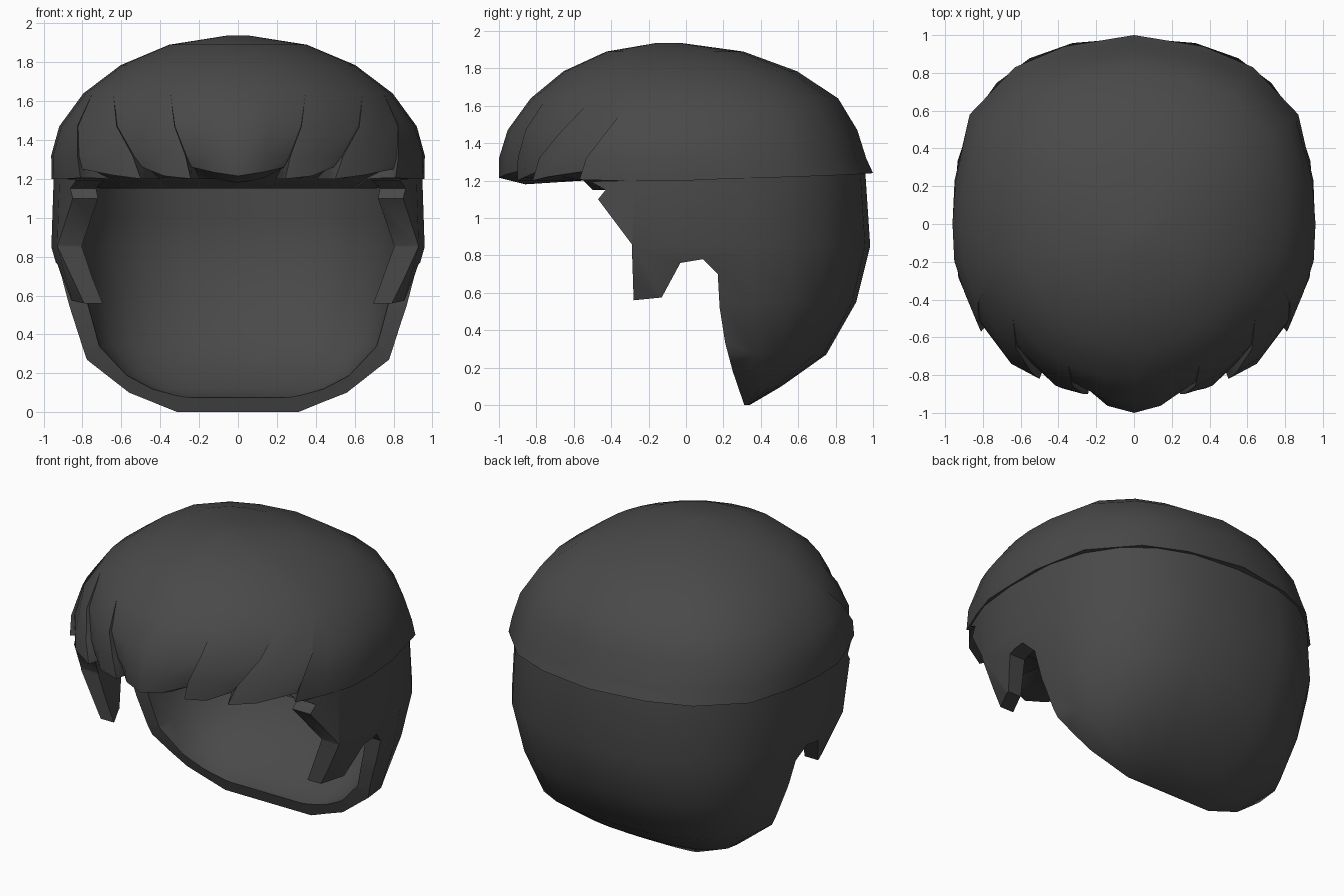
import bpy, bmesh, math

if "Cube" in bpy.data.objects:
    bpy.data.objects.remove(bpy.data.objects["Cube"])

hair = bpy.data.materials.new("charcoal_hair")
hair.diffuse_color = (0.067, 0.067, 0.067, 1)
hair.use_nodes = True
hair.node_tree.nodes["Principled BSDF"].inputs["Base Color"].default_value = hair.diffuse_color


def make(name, bm, angle=48):
    bmesh.ops.remove_doubles(bm, verts=bm.verts[:], dist=1e-4)
    bmesh.ops.recalc_face_normals(bm, faces=bm.faces[:])
    if bm.calc_volume(signed=True) < 0:
        bmesh.ops.reverse_faces(bm, faces=bm.faces[:])
    me = bpy.data.meshes.new(name)
    bm.to_mesh(me)
    bm.free()
    ob = bpy.data.objects.new(name, me)
    bpy.context.collection.objects.link(ob)
    me.materials.append(hair)
    smooth(me, angle)
    return ob


def smooth(me, angle):
    me.polygons.foreach_set("use_smooth", [True] * len(me.polygons))
    me.set_sharp_from_angle(angle=math.radians(angle))


def loft(name, rings):
    """Bridge closed rings of equal length and cap both ends."""
    bm = bmesh.new()
    vs = [[bm.verts.new(p) for p in r] for r in rings]
    n = len(rings[0])
    for a, b in zip(vs, vs[1:]):
        for i in range(n):
            j = (i + 1) % n
            bm.faces.new((a[i], a[j], b[j], b[i]))
    for end in (vs[0], vs[-1]):
        face = bm.faces.new(end)
        face.normal_update()
        bmesh.ops.triangulate(bm, faces=[face])
    return make(name, bm)


# Cap with fringe: rim points front to back (x, y, z, azimuth the lock sweeps to)
half = [(0, -1, 1.215, 0), (.13, -.96, 1.235, 12), (.238, -.85, 1.26, 26),
        (.243, -.90, 1.20, 26), (.38, -.87, 1.215, 40), (.492, -.77, 1.26, 54),
        (.50, -.82, 1.20, 54), (.65, -.74, 1.22, 63), (.80, -.54, 1.25, 71),
        (.81, -.57, 1.205, 71), (.89, -.38, 1.20, 74), (.95, -.20, 1.20, 80),
        (.958, 0, 1.20, None), (.95, .23, 1.21, None), (.87, .58, 1.22, None),
        (.63, .83, 1.23, None), (.37, .94, 1.235, None), (0, 1, 1.24, None)]
rim = half + [(-x, y, z, None if a is None else -a) for x, y, z, a in half[-2:0:-1]]


def level(f, z, detail):
    ring = []
    for x, y, rz, a in rim:
        if a is not None:
            sx, sy = .955 * math.sin(math.radians(a)), -.98 * math.cos(math.radians(a))
            x, y = sx + (x - sx) * detail, sy + (y - sy) * detail
        g = f - .04 * max(0, y) * (z is not None and z < 1.5)
        ring.append((x * g, y * g - .1 * (1 - f), z or rz))
    return ring


under = [(x * .94, max(y * .9, -.86), z - .035 * (abs(x) < .2 and y < 0))
         for x, y, z, a in rim]
step = [(x * .82, max(y * .85, -.55), 1.2 if y < -.4 else 1.185) for x, y, z, a in rim]
ceiling = [(x * .74, max(y * .8, -.5), 1.15) for x, y, z, a in rim]
loft("hair_cap", [ceiling, step, under, level(1, None, 1), level(1.003, 1.32, .85),
                  level(.96, 1.47, .45), level(.83, 1.64, 0), level(.63, 1.785, 0),
                  level(.37, 1.89, 0), level(.06, 1.937, 0)])


# Back shell: outer bowl minus inner bowl, trimmed to the side outline
def bowl(name, rows, n=24):
    rings = []
    for z, w, c, d in rows:
        ring = []
        for i in range(n):
            t = 2 * math.pi * i / n
            s, k = math.sin(t), math.cos(t)
            e = .8 if k > 0 else .92     # fuller corners at the back
            ring.append((w * math.copysign(abs(s) ** e, s),
                         c + d * math.copysign(abs(k) ** e, k), z))
        rings.append(ring)
    return loft(name, rings)


shell = bowl("back_hair_shell", [(0, .31, .31, .03), (.10, .56, .27, .24),
                                 (.27, .78, .2, .55), (.55, .875, .1, .81),
                                 (.85, .96, 0, .985), (1.3, .945, 0, .955)])
inner = bowl("inner_cutter", [(.075, .30, .24, .07), (.12, .45, .22, .19),
                              (.19, .58, .2, .32), (.34, .72, .15, .56),
                              (.57, .785, .08, .74), (.85, .84, 0, .90),
                              (1.0, .83, 0, .89), (1.4, .80, 0, .87)])
outline = [(-.51, 1.195), (-.43, 1.15), (-.47, 1.10), (-.29, .86), (-.28, .56),
           (-.13, .575), (-.03, .76), (.09, .78), (.17, .70), (.18, .52),
           (.21, .33), (.25, .18), (.315, -.01), (1.2, -.01), (1.2, 1.245)]
trim = loft("outline_cutter", [[(x, y, z) for y, z in outline] for x in (-1.3, 1.3)])

for cutter, op in ((inner, 'DIFFERENCE'), (trim, 'INTERSECT')):
    cutter.hide_render = True
    m = shell.modifiers.new(op, 'BOOLEAN')
    m.operation, m.object, m.solver = op, cutter, 'EXACT'
bpy.context.view_layer.update()
result = bpy.data.meshes.new_from_object(
    shell.evaluated_get(bpy.context.evaluated_depsgraph_get()))
shell.modifiers.clear()
shell.data = result
result.materials.clear()
result.materials.append(hair)
smooth(result, 40)
for cutter in (inner, trim):
    bpy.data.objects.remove(cutter)
